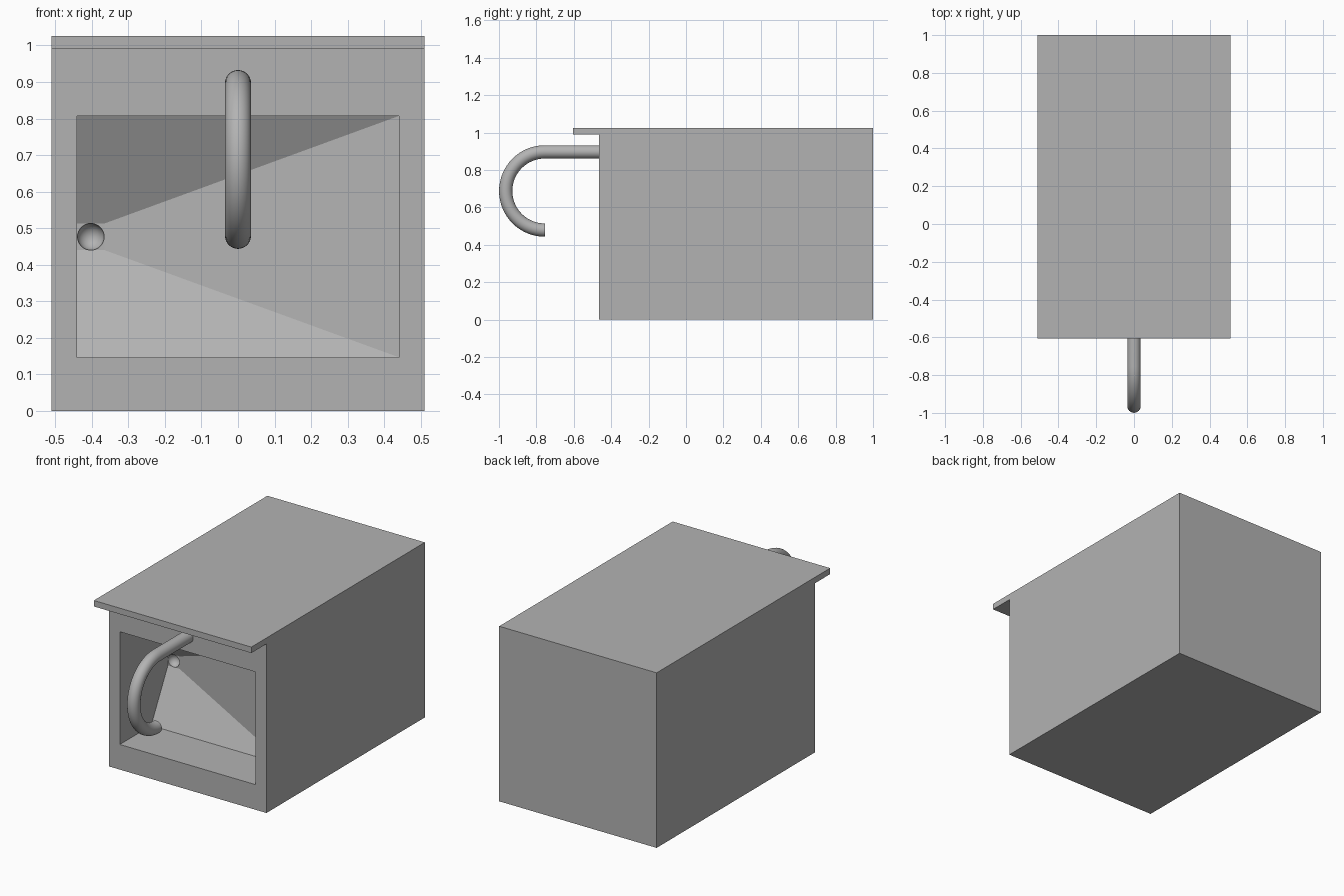
import bpy, bmesh
from math import pi, sin, cos
from mathutils import Matrix, Vector

if "Cube" in bpy.data.objects:
    bpy.data.objects.remove(bpy.data.objects["Cube"])

grey = bpy.data.materials.new("plain grey")
grey.use_nodes = True
COLOUR = (0.45, 0.45, 0.45, 1)
grey.diffuse_color = COLOUR
grey.node_tree.nodes["Principled BSDF"].inputs["Base Color"].default_value = COLOUR


def make_object(name, bm):
    bmesh.ops.recalc_face_normals(bm, faces=bm.faces)
    mesh = bpy.data.meshes.new(name)
    bm.to_mesh(mesh)
    bm.free()
    mesh.materials.append(grey)
    ob = bpy.data.objects.new(name, mesh)
    bpy.context.collection.objects.link(ob)
    return ob


def loft(name, rings):
    """Skin a row of matching closed rings and cap both ends."""
    bm = bmesh.new()
    rows = [[bm.verts.new(p) for p in ring] for ring in rings]
    for a, b in zip(rows, rows[1:]):
        for i in range(len(a)):
            j = (i + 1) % len(a)
            bm.faces.new((a[i], a[j], b[j], b[i]))
    bm.faces.new(rows[0])
    bm.faces.new(rows[-1])
    return make_object(name, bm)


def rect(y, x0, x1, z0, z1):
    return [(x0, y, z0), (x1, y, z0), (x1, y, z1), (x0, y, z1)]


FRONT, HALF, TOP = -0.465, 0.51, 1.025

# Box with overhanging roof edge, extruded from its side profile
profile = [(FRONT, 0), (1, 0), (1, TOP), (-0.605, TOP), (-0.605, 0.99), (FRONT, 0.99)]
body = loft("box_body", [[(x, y, z) for y, z in profile] for x in (-HALF, HALF)])

# Recess: straight mouth, then a funnel narrowing to one side
recess = loft("recess_cutter", [
    rect(FRONT - 0.1, -0.44, 0.44, 0.147, 0.807),
    rect(-0.175, -0.44, 0.44, 0.147, 0.807),
    rect(-0.02, -0.44, -0.365, 0.44, 0.513)])

# Rounded socket at the end of the funnel
bm = bmesh.new()
bmesh.ops.create_uvsphere(bm, u_segments=32, v_segments=16, radius=0.0365,
                          matrix=Matrix.Translation((-0.4025, -0.02, 0.4765)))
for f in bm.faces:
    f.smooth = True
socket = make_object("socket_cutter", bm)

for cutter in (recess, socket):
    mod = body.modifiers.new("cut", 'BOOLEAN')
    mod.operation = 'DIFFERENCE'
    mod.solver = 'EXACT'
    mod.object = cutter
    cutter.hide_render = True
    bpy.context.view_layer.objects.active = body
    bpy.ops.object.modifier_apply(modifier=mod.name)
    bpy.data.objects.remove(cutter)

# Hook: straight arm followed by a half-circle bend, swept with a round section
BEND, TUBE, ARM_END, MID_Z = 0.209, 0.0355, -0.755, 0.688
STEPS, SIDES = 32, 32
path = [(FRONT, MID_Z + BEND, 0)]
for i in range(STEPS + 1):
    t = pi * i / STEPS
    path.append((ARM_END - BEND * sin(t), MID_Z + BEND * cos(t), t))
rings = []
for y, z, t in path:
    out = Vector((0, -sin(t), cos(t)))
    rings.append([Vector((TUBE * cos(a), y, z)) + out * TUBE * sin(a)
                  for a in (2 * pi * k / SIDES for k in range(SIDES))])
hook = loft("front_hook", rings)

for ob in bpy.context.selected_objects:
    ob.select_set(False)
hook.select_set(True)
bpy.context.view_layer.objects.active = hook
bpy.ops.object.shade_smooth_by_angle()
